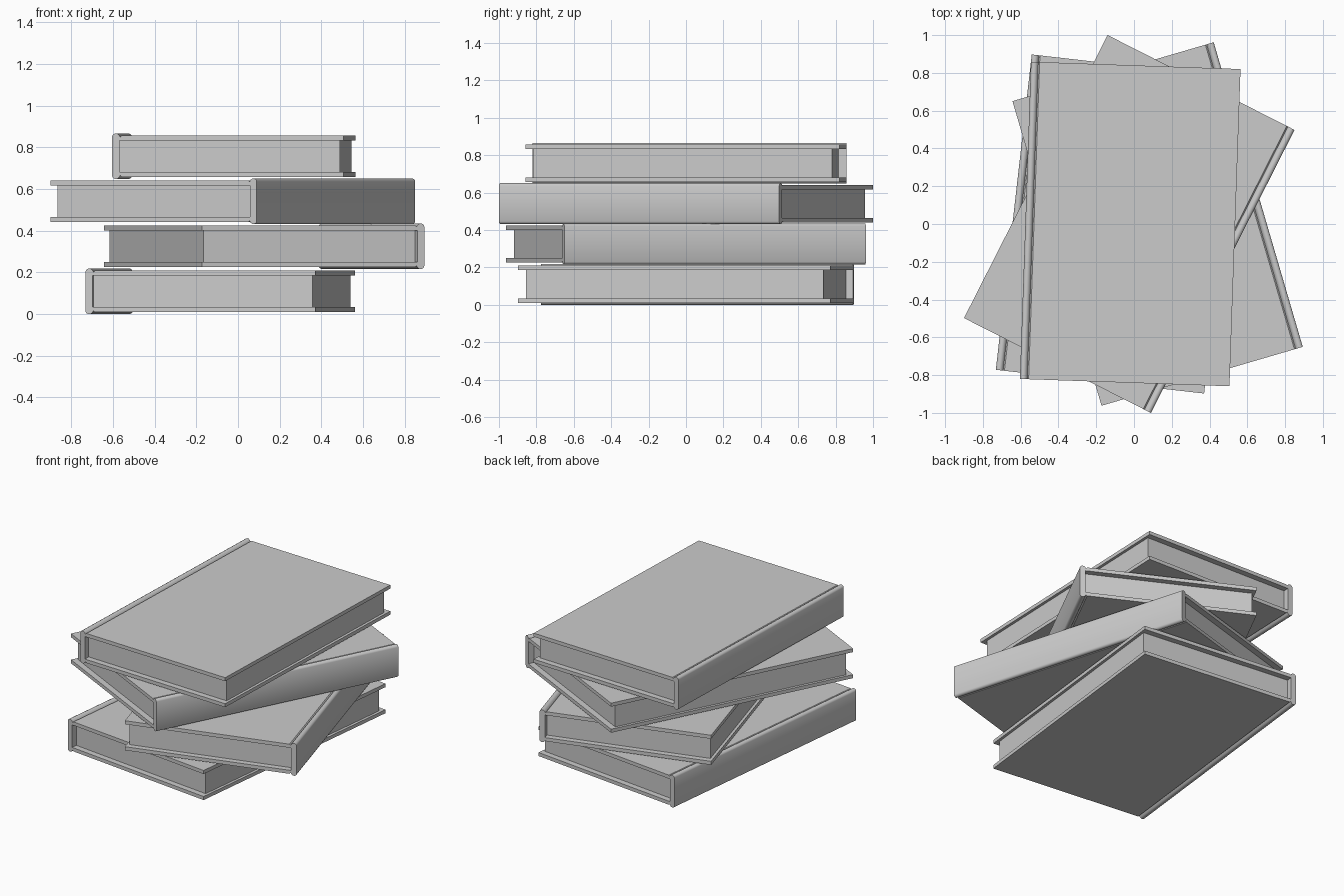
import bpy, bmesh
from math import radians

if "Cube" in bpy.data.objects:
    bpy.data.objects.remove(bpy.data.objects["Cube"])

W, L = 1.11, 1.68          # cover width and length
HS, HC, HP = 0.109, 0.1, 0.076   # half heights: spine, cover, pages


def extrude_profile(name, pts, length):
    """Closed x-z profile extruded along y, centred."""
    bm = bmesh.new()
    vs = [bm.verts.new((x, -length / 2, z)) for x, z in pts]
    face = bm.faces.new(vs)
    ext = bmesh.ops.extrude_face_region(bm, geom=[face])
    moved = [v for v in ext["geom"] if isinstance(v, bmesh.types.BMVert)]
    bmesh.ops.translate(bm, verts=moved, vec=(0, length, 0))
    bmesh.ops.recalc_face_normals(bm, faces=bm.faces)
    me = bpy.data.meshes.new(name)
    bm.to_mesh(me)
    bm.free()
    ob = bpy.data.objects.new(name, me)
    bpy.context.collection.objects.link(ob)
    return ob


def book(i, x, z, angle):
    # C-shaped cover: rounded raised spine, hinge groove, two boards
    s, e = -W / 2, W / 2
    half = [(s, HS - 0.014), (s + 0.004, HS - 0.005), (s + 0.013, HS),
            (s + 0.024, HS), (s + 0.033, HS - 0.006), (s + 0.039, HC - 0.007),
            (s + 0.046, HC), (e, HC), (e, HP), (s + 0.035, HP)]
    cover = extrude_profile(f"book_cover_{i}", half + [(px, -pz) for px, pz in reversed(half)], L)
    # page block set back from the three open edges
    a, b = s + 0.034, e - 0.018
    pages = extrude_profile(f"book_pages_{i}", [(a, HP), (b, HP), (b, -HP), (a, -HP)], L - 0.078)
    for ob in (cover, pages):
        ob.location = (x, 0, z)
        ob.rotation_euler.z = radians(angle)
    bpy.ops.object.select_all(action='DESELECT')
    cover.select_set(True)
    bpy.context.view_layer.objects.active = cover
    bpy.ops.object.shade_smooth_by_angle(angle=radians(40))


# stack from bottom to top: x centre and turn of each book
stack = [(-0.085, -6.5), (0.125, 196.3), (-0.025, 153.1), (-0.02, -2.0)]
for i, (x, angle) in enumerate(stack, 1):
    book(i, x, HS + (i - 1) * 0.216, angle)
